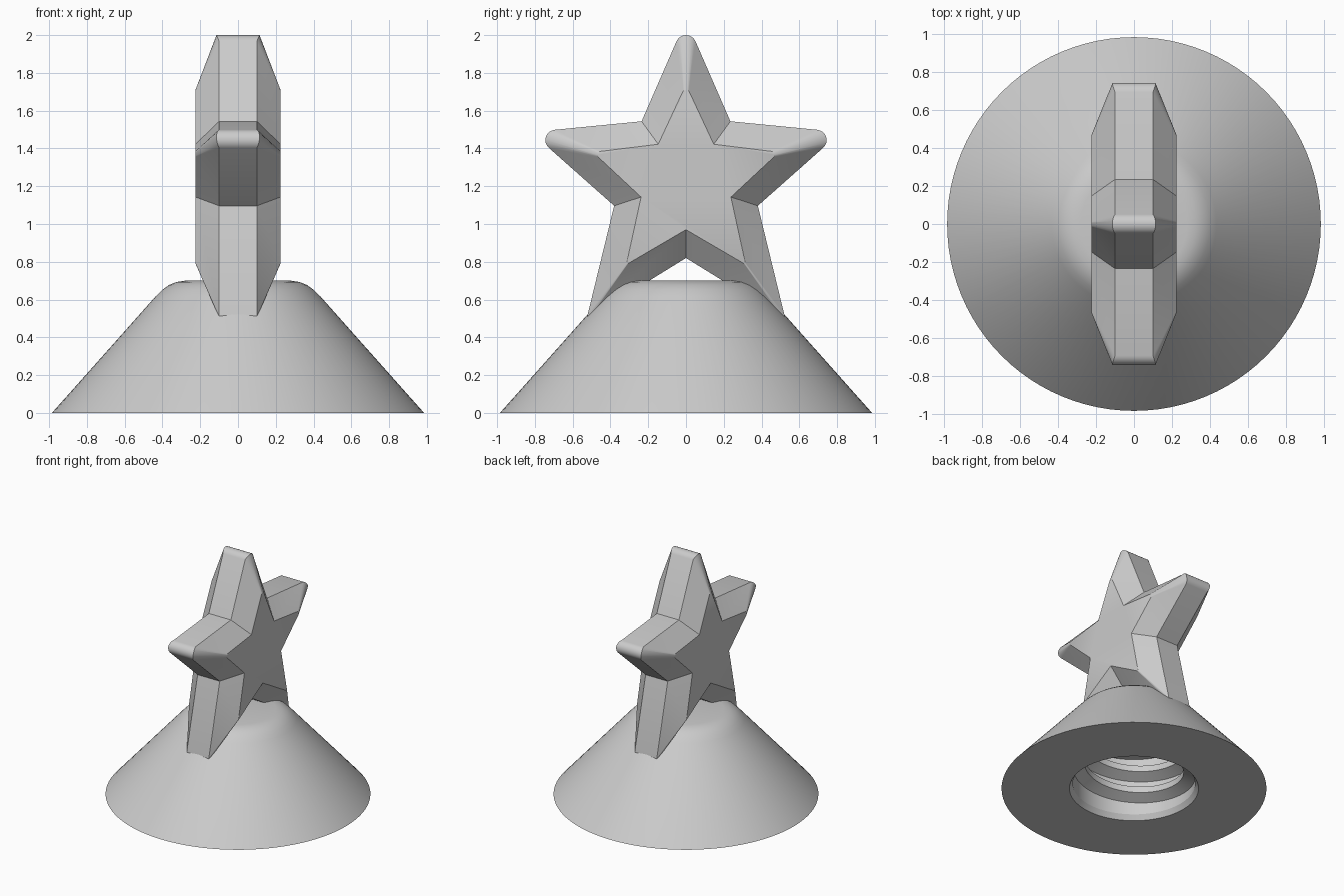
import bpy, bmesh
from math import sin, cos, pi, radians
from mathutils import Matrix, Vector

if "Cube" in bpy.data.objects:
    bpy.data.objects.remove(bpy.data.objects["Cube"])

grey = bpy.data.materials.new("light_grey")
grey.use_nodes = True
grey.diffuse_color = (0.6, 0.6, 0.6, 1)
grey.node_tree.nodes["Principled BSDF"].inputs["Base Color"].default_value = grey.diffuse_color


def finish(bm, name):
    bmesh.ops.recalc_face_normals(bm, faces=bm.faces)
    mesh = bpy.data.meshes.new(name)
    bm.to_mesh(mesh)
    bm.free()
    mesh.materials.append(grey)
    ob = bpy.data.objects.new(name, mesh)
    bpy.context.collection.objects.link(ob)
    bpy.ops.object.select_all(action='DESELECT')
    ob.select_set(True)
    bpy.context.view_layer.objects.active = ob
    bpy.ops.object.shade_smooth_by_angle(angle=radians(25))
    return ob


def loft(bm, rings):
    """Skin a list of equal closed rings and cap both ends."""
    for a, b in zip(rings, rings[1:]):
        for i in range(len(a)):
            j = (i + 1) % len(a)
            bm.faces.new((a[i], a[j], b[j], b[i]))
    bm.faces.new(rings[0])
    bm.faces.new(rings[-1])


# Conical cap: outer slope, rounded shoulder, round socket underneath
SHOULDER = [(0.435, 0.618), (0.400, 0.652), (0.365, 0.677), (0.325, 0.693), (0.28, 0.70)]
profile = [(0, 0.70)] + SHOULDER[::-1] + [(0.985, 0), (0.48, 0), (0.455, 0.04), (0.455, 0.51), (0, 0.51)]
bm = bmesh.new()
verts = [bm.verts.new((r, 0, z)) for r, z in profile]
edges = [bm.edges.new(pair) for pair in zip(verts, verts[1:])]
bmesh.ops.spin(bm, geom=verts + edges, cent=(0, 0, 0), axis=(0, 0, 1),
               angle=2 * pi, steps=96, use_merge=True)
bmesh.ops.remove_doubles(bm, verts=bm.verts, dist=0.0005)
finish(bm, "cap")

# Screw thread: trapezoid ridge swept along a helix, fading at both ends
PITCH, TURNS, STEPS = 0.18, 2.0, 144
bm = bmesh.new()
rings = []
for s in range(STEPS + 1):
    t = s / STEPS
    a = t * TURNS * 2 * pi
    fade = min(1, t * 10, (1 - t) * 10)
    crest = 0.45 - 0.08 * fade
    z = 0.09 + PITCH * TURNS * t
    rings.append([bm.verts.new((r * cos(a), r * sin(a), z + h)) for r, h in
                  ((0.465, -0.07), (crest, -0.025), (crest, 0.025), (0.465, 0.07))])
loft(bm, rings)
finish(bm, "screw_thread")

# Star: band outline in the middle, sloped sides to a smaller star on each face
CENTRE_Z, ARC = 1.22, 8


def star_ring(bm, x, inner, tip, tip_round, foot, foot_round, spread, bulge):
    ring = []
    for arm in range(5):
        a = radians(90 + 72 * arm)
        is_foot = arm in (2, 3)
        c, rr = (foot, foot_round) if is_foot else (tip, tip_round)
        for k in range(ARC + 1):
            t = radians(spread) * (2 * k / ARC - 1)
            y = c * cos(a) + rr * cos(a + t)
            z = c * sin(a) + rr * sin(a + t)
            out = 0 if is_foot else bulge * max(0, cos(t * 90 / spread))
            px = x + out * (1 if x > 0 else -1)
            ring.append(bm.verts.new((px, y, CENTRE_Z + z)))
        b = a + radians(36)
        ring.append(bm.verts.new((x, inner * cos(b), CENTRE_Z + inner * sin(b))))
    return ring


FACE = (0.25, 0.47, 0.02, 0.525, 0.005, 63, 0)
BAND = (0.4, 0.725, 0.055, 0.87, 0.01, 67, 0.014)
bm = bmesh.new()
loft(bm, [star_ring(bm, x, *shape) for x, shape in
          ((-0.225, FACE), (-0.1, BAND), (0.1, BAND), (0.225, FACE))])
finish(bm, "star")
